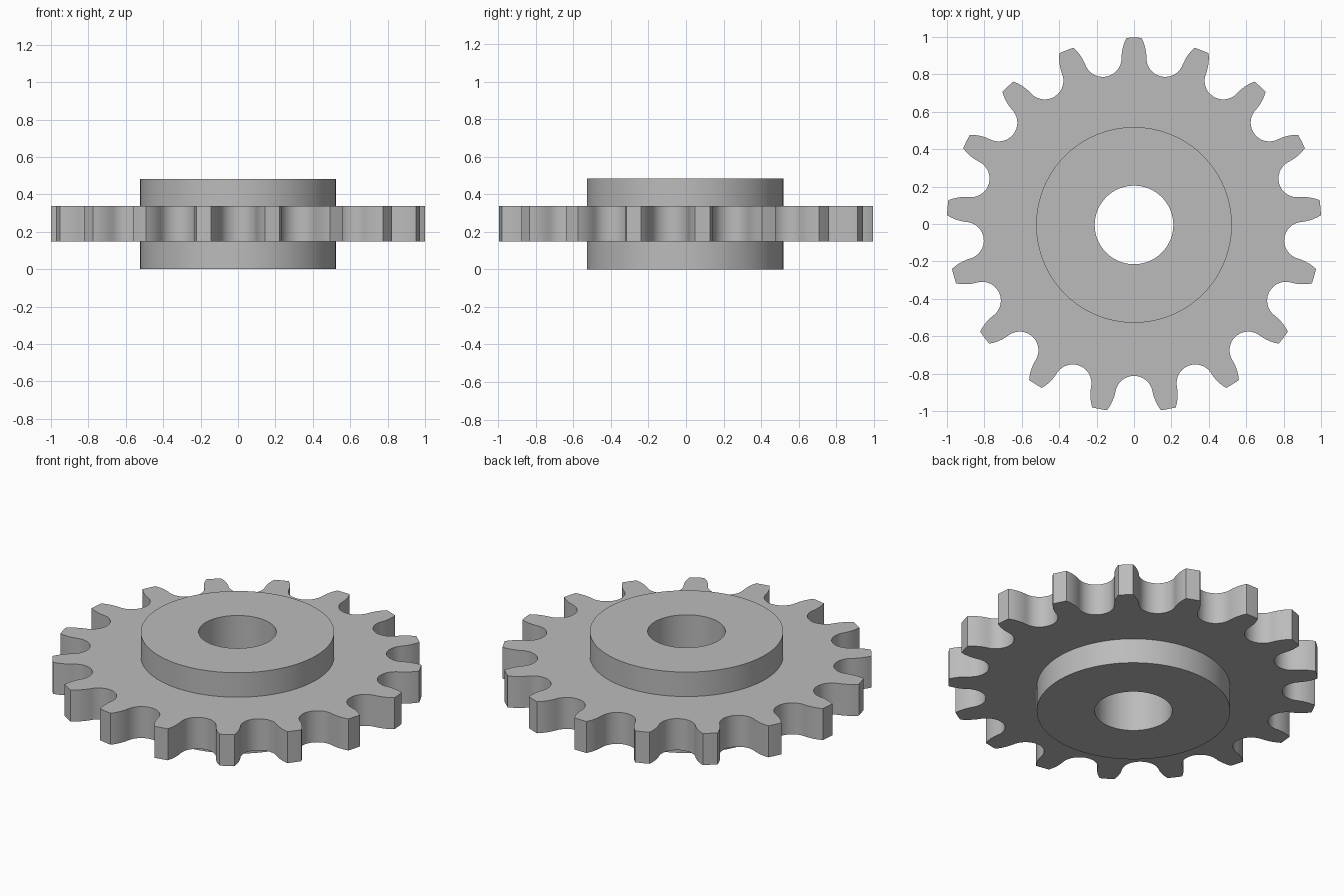
import bpy, bmesh
from math import sin, cos, pi, radians, sqrt, atan2
from mathutils import Vector, Matrix

cube = bpy.data.objects.get("Cube")
if cube:
    bpy.data.objects.remove(cube, do_unlink=True)

TEETH = 17
TIP_R, TIP_HALF = 1.0013, 0.04        # tooth tip radius and half width
SEAT_R, PITCH_R = 0.1, 0.907          # roller seat radius and its centre radius
HUB_R, BORE_R = 0.523, 0.21
HUB_TOP, PLATE_LOW, PLATE_HIGH = 0.483, 0.149, 0.337
CENTRE_Y = -0.005

steel = bpy.data.materials.new("steel grey")
steel.use_nodes = True
colour = (0.5, 0.5, 0.5, 1)
steel.diffuse_color = colour
steel.node_tree.nodes["Principled BSDF"].inputs["Base Color"].default_value = colour


def half_tooth():
    """Right half of the tooth pointing along +y: tip, convex flank, roller seat."""
    half_pitch = pi / TEETH
    seat = Vector((PITCH_R * sin(half_pitch), PITCH_R * cos(half_pitch)))
    root = seat - Vector((SEAT_R, 0))
    tip = Vector((TIP_HALF, sqrt(TIP_R ** 2 - TIP_HALF ** 2)))
    # flank arc leaves the seat vertically and ends at the tip corner
    dx, dy = root.x - tip.x, tip.y - root.y
    flank_r = (dx * dx + dy * dy) / (2 * dx)
    sweep = atan2(dy, flank_r - dx)
    points = [Vector((0, TIP_R))]
    for i in range(6):
        a = sweep * (1 - i / 6)
        points.append(root + flank_r * Vector((cos(a) - 1, sin(a))))
    # seat arc runs from the flank to the valley, which faces the axis
    valley = 1.5 * pi - half_pitch
    for i in range(12):
        a = pi + (valley - pi) * i / 11
        points.append(seat + SEAT_R * Vector((cos(a), sin(a))))
    return points


def tooth_outline():
    half = half_tooth()
    mirrored = [Vector((-p.x, p.y)) for p in half[1:-1]]
    tooth = mirrored[::-1] + half
    outline = []
    for t in range(TEETH):
        turn = Matrix.Rotation(-2 * pi * t / TEETH, 2)
        outline += [turn @ p for p in tooth]
    return outline


outline = tooth_outline()
count = len(outline)
start = atan2(outline[0].y, outline[0].x)


def circle(radius):
    return [Vector((radius * cos(start - 2 * pi * i / count),
                    radius * sin(start - 2 * pi * i / count))) for i in range(count)]


# Loops of the cross-section, from the bore over the hub and toothed plate and back
bore, hub = circle(BORE_R), circle(HUB_R)
section = [(bore, 0), (bore, HUB_TOP), (hub, HUB_TOP), (hub, PLATE_HIGH),
           (outline, PLATE_HIGH), (outline, PLATE_LOW), (hub, PLATE_LOW), (hub, 0)]

bm = bmesh.new()
loops = [[bm.verts.new((p.x, p.y + CENTRE_Y, z)) for p in ring] for ring, z in section]
for k, ring in enumerate(loops):
    following = loops[(k + 1) % len(loops)]
    for i in range(count):
        j = (i + 1) % count
        bm.faces.new((ring[i], ring[j], following[j], following[i]))
bmesh.ops.recalc_face_normals(bm, faces=bm.faces)

mesh = bpy.data.meshes.new("toothed_wheel_with_hub")
bm.to_mesh(mesh)
bm.free()
mesh.materials.append(steel)
wheel = bpy.data.objects.new("toothed_wheel_with_hub", mesh)
bpy.context.collection.objects.link(wheel)

bpy.ops.object.select_all(action='DESELECT')
wheel.select_set(True)
bpy.context.view_layer.objects.active = wheel
bpy.ops.object.shade_smooth_by_angle(angle=radians(30))
